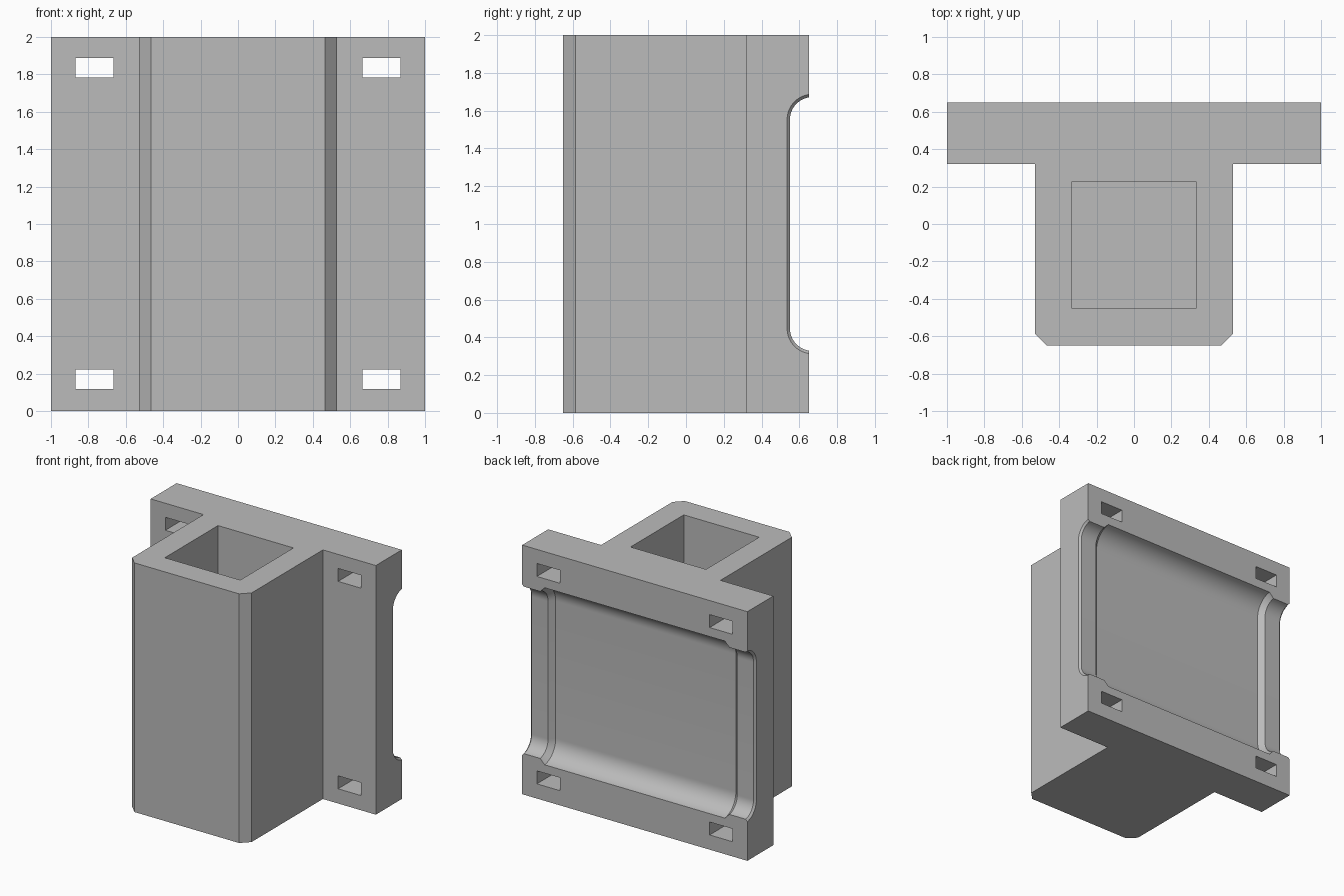
import bpy, bmesh, math

if "Cube" in bpy.data.objects:
    bpy.data.objects.remove(bpy.data.objects["Cube"], do_unlink=True)

grey = bpy.data.materials.new("plain_grey")
grey.use_nodes = True
colour = (0.5, 0.5, 0.5, 1)
grey.diffuse_color = colour
grey.node_tree.nodes["Principled BSDF"].inputs["Base Color"].default_value = colour


def loft(name, rings):
    """Skin a list of equal-length rings and cap both ends."""
    bm = bmesh.new()
    loops = [[bm.verts.new(p) for p in ring] for ring in rings]
    for a, b in zip(loops, loops[1:]):
        for i in range(len(a)):
            j = (i + 1) % len(a)
            bm.faces.new((a[i], a[j], b[j], b[i]))
    bm.faces.new(loops[0])
    bm.faces.new(loops[-1])
    bmesh.ops.recalc_face_normals(bm, faces=bm.faces)
    mesh = bpy.data.meshes.new(name)
    bm.to_mesh(mesh)
    bm.free()
    mesh.materials.append(grey)
    obj = bpy.data.objects.new(name, mesh)
    bpy.context.collection.objects.link(obj)
    return obj


def box(name, x0, x1, y0, y1, z0, z1):
    outline = [(x0, y0), (x1, y0), (x1, y1), (x0, y1)]
    return loft(name, [[(x, y, z) for x, y in outline] for z in (z0, z1)])


def recess_ring(x, offset):
    """Round-cornered recess section, grown by offset."""
    r = 0.12 + offset
    ring = [(x, 0.8, 1.552 + r)]
    for i in range(17):
        a = math.pi / 2 * i / 16
        ring.append((x, 0.67 - r * math.sin(a), 1.552 + r * math.cos(a)))
    return ring + [(x, y, 2 - z) for x, y, z in reversed(ring)]


# Flanged post: T-shaped outline with chamfered front corners
half = [(0.465, -0.65), (0.53, -0.585), (0.53, 0.32), (1, 0.32), (1, 0.65)]
outline = half + [(-x, y) for x, y in reversed(half)]
bracket = loft("flanged_post", [[(x, y, z) for x, y in outline] for z in (0, 2)])

# Square socket, closed at the bottom
cutters = [box("socket_cutter", -0.335, 0.335, -0.45, 0.225, 0.2, 2.2)]

# Four strap slots through the flange
for side in (-1, 1):
    for z in (0.17, 1.835):
        x = side * 0.767
        cutters.append(box("slot_cutter", x - 0.102, x + 0.102, 0.2, 0.8, z - 0.052, z + 0.052))

# Back recess: deep middle, raised end ribs, chamfered outer edges
steps = [(1.02, 0.035), (0.985, 0), (0.84, 0), (0.8, 0.04)]
sections = [(-x, o) for x, o in steps] + list(reversed(steps))
cutters.append(loft("recess_cutter", [recess_ring(x, o) for x, o in sections]))
for face in cutters[-1].data.polygons:
    face.use_smooth = True

bpy.ops.object.select_all(action="DESELECT")
bracket.select_set(True)
bpy.context.view_layer.objects.active = bracket
for cutter in cutters:
    cutter.hide_render = True
    cut = bracket.modifiers.new("cut", "BOOLEAN")
    cut.operation = "DIFFERENCE"
    cut.solver = "EXACT"
    cut.object = cutter
    bpy.ops.object.modifier_apply(modifier=cut.name)
    bpy.data.objects.remove(cutter, do_unlink=True)

bpy.ops.object.shade_smooth_by_angle(angle=math.radians(25))
